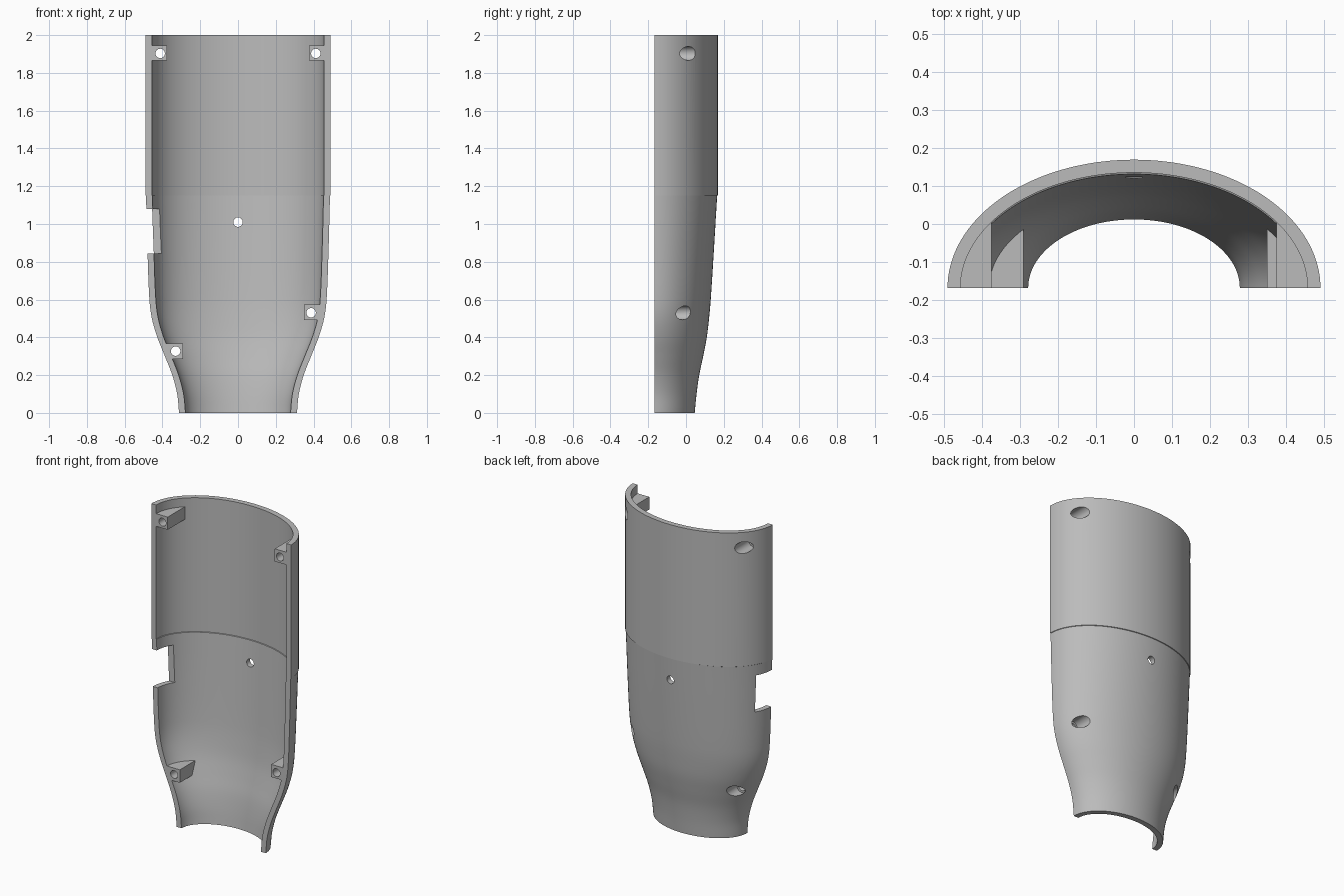
import bpy, bmesh, math
from mathutils import Matrix, Vector

cube = bpy.data.objects.get("Cube")
if cube:
    bpy.data.objects.remove(cube, do_unlink=True)

FRONT = -0.168   # plane of the flat open edge
WALL = 0.034
SEAM = 1.15
SEGMENTS = 72

# Lower profile: height, half width, depth
PROFILE = [(0, .312, .214), (.1, .322, .224), (.2, .348, .238), (.3, .387, .259),
           (.4, .427, .278), (.5, .456, .29), (.6, .469, .299), (.85, .479, .315),
           (SEAM, .487, .333)]
UPPER = (.49, .337)


def smooth_profile(points, steps=5):
    """Catmull-Rom through the profile, uneven heights included."""
    pts = [Vector(p) for p in points]
    slopes = []
    for i in range(len(pts)):
        a, b = pts[max(i - 1, 0)], pts[min(i + 1, len(pts) - 1)]
        slopes.append((b - a) / (b.x - a.x))
    out = []
    for i in range(len(pts) - 1):
        a, b = pts[i], pts[i + 1]
        h = b.x - a.x
        for k in range(steps):
            t = k / steps
            out.append(a * (2*t**3 - 3*t**2 + 1) + slopes[i] * h * (t**3 - 2*t**2 + t)
                       + b * (3*t**2 - 2*t**3) + slopes[i + 1] * h * (t**3 - t**2))
    return out + [pts[-1]]


def finish(bm, name):
    bmesh.ops.recalc_face_normals(bm, faces=bm.faces)
    mesh = bpy.data.meshes.new(name)
    bm.to_mesh(mesh)
    bm.free()
    obj = bpy.data.objects.new(name, mesh)
    bpy.context.collection.objects.link(obj)
    return obj


def half_body(name, rings, inset=0, forward=0):
    """Solid half-elliptic body lofted through the rings."""
    bm = bmesh.new()
    loops = []
    for z, w, d in rings:
        loop = []
        for i in range(SEGMENTS + 1):
            a = math.pi * i / SEGMENTS
            loop.append((math.cos(a) * (w - inset), FRONT + math.sin(a) * (d - inset), z))
        if forward:
            loop.append((inset - w, FRONT - forward, z))
            loop.append((w - inset, FRONT - forward, z))
        loops.append([bm.verts.new(p) for p in loop])
    n = len(loops[0])
    for a, b in zip(loops, loops[1:]):
        for i in range(n):
            j = (i + 1) % n
            bm.faces.new((a[i], a[j], b[j], b[i]))
    bm.faces.new(loops[0])
    bm.faces.new(loops[-1])
    return finish(bm, name)


def box(name, x, y, z):
    bm = bmesh.new()
    bmesh.ops.create_cube(bm, size=1)
    for v in bm.verts:
        v.co = [lo + (hi - lo) * (c + .5) for (lo, hi), c in zip((x, y, z), v.co)]
    return finish(bm, name)


def bore(name, x, z, radius, y0, y1):
    bm = bmesh.new()
    place = Matrix.Translation((x, (y0 + y1) / 2, z)) @ Matrix.Rotation(math.pi / 2, 4, 'X')
    bmesh.ops.create_cone(bm, cap_ends=True, segments=32, radius1=radius,
                          radius2=radius, depth=y1 - y0, matrix=place)
    return finish(bm, name)


def subtract(target, cutter):
    cutter.hide_render = True
    mod = target.modifiers.new("cut", 'BOOLEAN')
    mod.operation = 'DIFFERENCE'
    mod.solver = 'EXACT'
    mod.object = cutter
    bpy.context.view_layer.objects.active = target
    bpy.ops.object.modifier_apply(modifier=mod.name)
    bpy.data.objects.remove(cutter, do_unlink=True)


# Outer body and the hollow inside it
lower = smooth_profile(PROFILE)
rings = [tuple(r) for r in lower] + [(SEAM + .002, *UPPER), (2, *UPPER)]
shell = half_body("half_shell", rings)
hollow_rings = [(-.1, *rings[0][1:])] + rings[:-1] + [(2.1, *UPPER)]
hollow = half_body("hollow", hollow_rings, WALL, .1)

# Screw bosses: inner edge, outer edge, bottom, top, screw x, screw z
BOSSES = [(.375, .6, 1.865, 1.945, .412, 1.903),
          (-.6, -.375, 1.865, 1.945, -.412, 1.903),
          (.35, .6, .493, .573, .387, .53),
          (-.6, -.29, .285, .367, -.33, .327)]
for x0, x1, z0, z1, sx, sz in BOSSES:
    subtract(hollow, box("boss_space", (x0, x1), (-.5, .5), (z0, z1)))
subtract(shell, hollow)

# Screw holes with wide recesses on the outside
for x0, x1, z0, z1, sx, sz in BOSSES:
    subtract(shell, bore("screw_hole", sx, sz, .025, -.4, .4))
    subtract(shell, bore("screw_recess", sx, sz, .037, -.09, .4))

# Middle hole and side notch
subtract(shell, bore("middle_hole", 0, 1.01, .025, -.4, .4))
subtract(shell, box("notch", (-.7, -.3), (-.4, -.053), (.845, 1.08)))

# Single grey material
grey = bpy.data.materials.new("plain_grey")
grey.use_nodes = True
colour = (.5, .5, .5, 1)
grey.diffuse_color = colour
grey.node_tree.nodes["Principled BSDF"].inputs["Base Color"].default_value = colour
shell.data.materials.clear()
shell.data.materials.append(grey)
for p in shell.data.polygons:
    p.material_index = 0

bpy.ops.object.select_all(action='DESELECT')
shell.select_set(True)
bpy.context.view_layer.objects.active = shell
bpy.ops.object.shade_smooth_by_angle(angle=math.radians(25))
